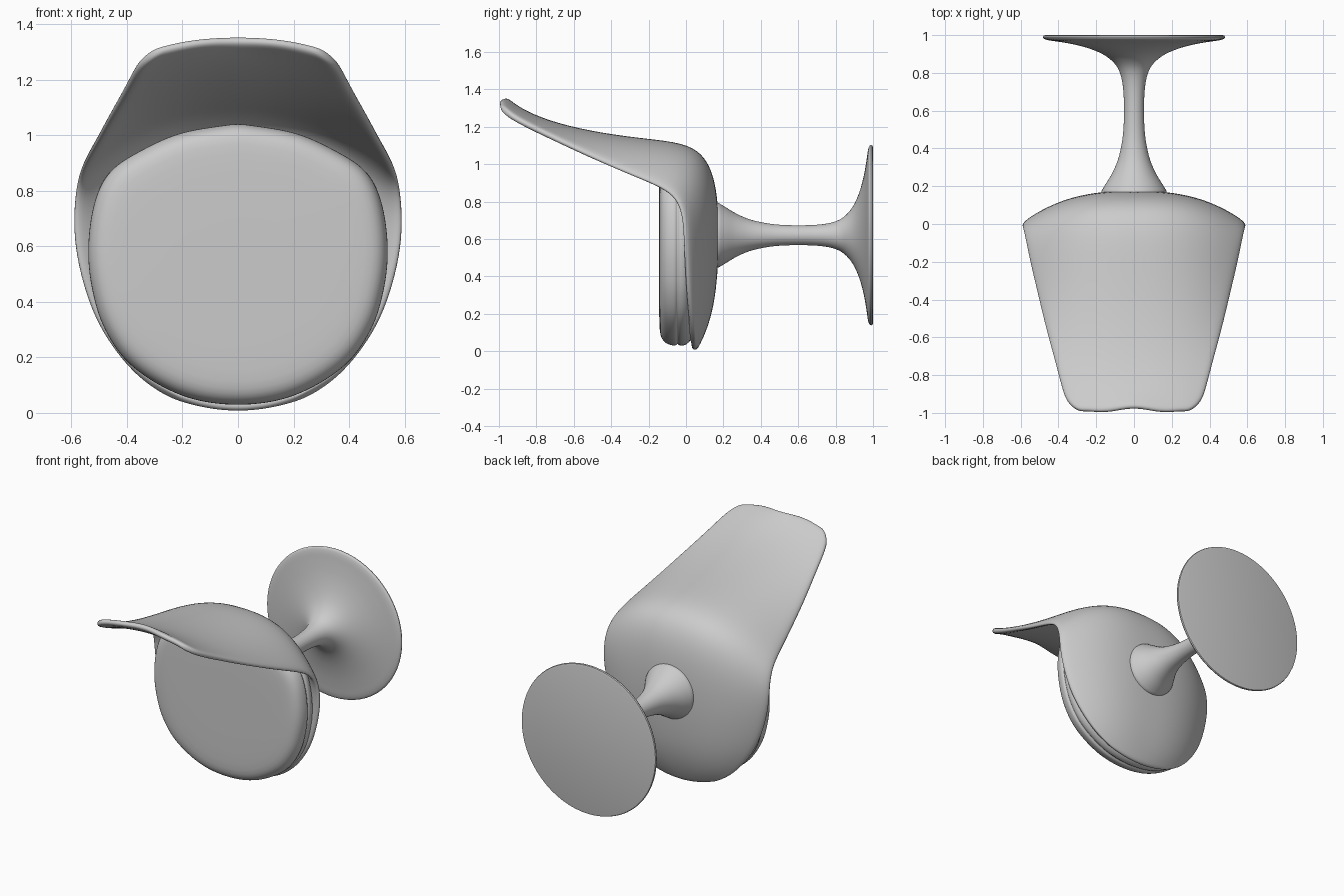
import bpy, math
from mathutils import Vector

if "Cube" in bpy.data.objects:
    bpy.data.objects.remove(bpy.data.objects["Cube"])


def make(name, verts, faces, levels=0, angle=180):
    me = bpy.data.meshes.new(name)
    me.from_pydata(verts, [], faces)
    ob = bpy.data.objects.new(name, me)
    bpy.context.collection.objects.link(ob)
    for p in me.polygons:
        p.use_smooth = True
    if angle < 180:
        bpy.context.view_layer.objects.active = ob
        ob.select_set(True)
        bpy.ops.object.shade_smooth_by_angle(angle=math.radians(angle))
        ob.select_set(False)
    if levels:
        s = ob.modifiers.new("smooth", 'SUBSURF')
        s.levels = s.render_levels = levels
    return ob


def loft(rings):
    # skin closed rings of equal length, capping both ends
    n = len(rings[0])
    verts = [v for r in rings for v in r]
    faces = [(a * n + j, a * n + (j + 1) % n, (a + 1) * n + (j + 1) % n, (a + 1) * n + j)
             for a in range(len(rings) - 1) for j in range(n)]
    faces.append(tuple(reversed(range(n))))
    faces.append(tuple(range((len(rings) - 1) * n, len(rings) * n)))
    return verts, faces


def spline(pts, steps):
    # Catmull-Rom through the points
    P = [Vector(p) for p in pts]
    P = [P[0] * 2 - P[1]] + P + [P[-1] * 2 - P[-2]]
    out = []
    for i in range(1, len(P) - 2):
        a, b, c, d = P[i - 1:i + 3]
        for k in range(steps):
            t = k / steps
            out.append(0.5 * (2 * b + (c - a) * t + (2 * a - 5 * b + 4 * c - d) * t * t
                              + (3 * b - a - 3 * c + d) * t ** 3))
    return out + [P[-2]]


# shell: each station is centre y, z then edge x, y, z
stations = [
    (.055, .0, .22, .05, .04), (.075, .035, .33, .045, .095),
    (.11, .11, .43, .035, .19), (.15, .24, .525, .02, .33),
    (.17, .42, .58, .01, .5), (.177, .6, .602, .005, .63),
    (.173, .78, .602, -.005, .74), (.15, .94, .592, -.045, .83),
    (.09, 1.06, .577, -.125, .885), (-.02, 1.115, .552, -.24, .935),
    (-.2, 1.135, .517, -.38, .995), (-.45, 1.165, .475, -.55, 1.075),
    (-.7, 1.22, .425, -.72, 1.16), (-.86, 1.285, .388, -.86, 1.23),
    (-.93, 1.335, .362, -.94, 1.275), (-.965, 1.36, .30, -.985, 1.32)]
N = 16
verts, faces = [], []
for i, (cy, cz, ex, ey, ez) in enumerate(stations):
    bump = {15: -.018, 14: -.01}.get(i, 0)
    p = 2.0 if i < 2 else 2.6 if i < 9 else 2.3
    for j in range(N + 1):
        s = 2 * j / N - 1
        f = abs(s) ** p
        verts.append((ex * s, cy + (ey - cy) * f + bump * math.sin(math.pi * abs(s)) ** 2,
                      cz + (ez - cz) * f))
for i in range(len(stations) - 1):
    for j in range(N):
        a = i * (N + 1) + j
        faces.append((a, a + 1, a + N + 2, a + N + 1))
shell = make("seat_shell", verts, faces)
sol = shell.modifiers.new("thickness", 'SOLIDIFY')
sol.thickness = .036
sol.offset = 1
sub = shell.modifiers.new("smooth", 'SUBSURF')
sub.levels = sub.render_levels = 2

# cushion: half outline (x, z), mirrored, lofted through (scale, y) with a seam
half = [(0, 1.043), (.2, 1.01), (.35, .945), (.46, .87), (.517, .76), (.54, .6),
        (.527, .45), (.48, .3), (.38, .165), (.2, .06), (0, .028)]
outline = half + [(-x, z) for x, z in half[-2:0:-1]]
outline = [(v.x, v.y) for v in spline([(x, z) for x, z in outline + outline[:1]], 4)[:-1]]
CZ = .58
section = [(.02, -.145), (.5, -.145), (.8, -.143), (.9, -.138), (.955, -.122), (.985, -.098),
           (.998, -.07), (.998, -.055), (.982, -.048), (.982, -.042), (.998, -.036),
           (1, -.015), (.985, .005), (.94, .03), (.8, .07), (.5, .11), (.02, .125)]
rings = [[(x * k, y, CZ + (z - CZ) * k) for x, z in outline] for k, y in section]
make("seat_cushion", *loft(rings), levels=1)

# pedestal: profile (y, radius) turned about the y axis
stem = [(.175, .172), (.215, .148), (.27, .115), (.34, .085), (.42, .066), (.5, .056),
        (.6, .053), (.7, .056), (.78, .068), (.84, .095), (.89, .15), (.925, .225),
        (.95, .315), (.965, .40), (.972, .45), (.98, .476), (.99, .482)]
profile = [(.16, .172)] + [tuple(v) for v in spline(stem, 3)] + [(.997, .479), (1.0, .468)]
SEG = 64
rings = [[(r * math.cos(2 * math.pi * k / SEG), y, .62 + r * math.sin(2 * math.pi * k / SEG))
          for k in range(SEG)] for y, r in profile]
verts, faces = loft(rings)
make("pedestal_base", verts, [f[::-1] for f in faces], angle=40)
